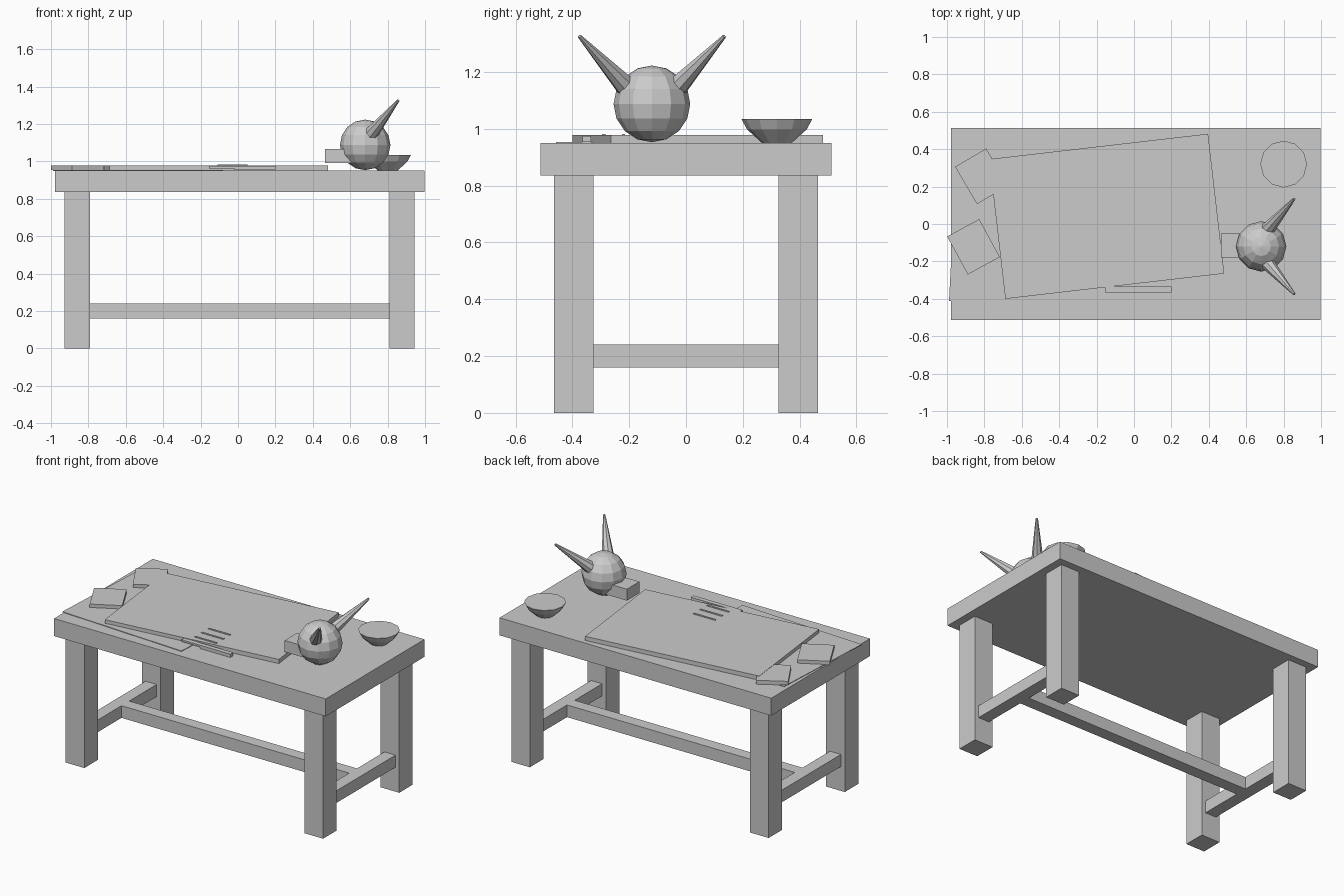
import bpy
import bmesh
import math
from mathutils import Vector, Matrix

cube = bpy.data.objects.get("Cube")
if cube:
    bpy.data.objects.remove(cube, do_unlink=True)

GREY = (0.6, 0.6, 0.6, 1)
grey = bpy.data.materials.new("plain_grey")
grey.use_nodes = True
grey.diffuse_color = GREY
grey.node_tree.nodes["Principled BSDF"].inputs["Base Color"].default_value = GREY


def add_object(name, bm):
    mesh = bpy.data.meshes.new(name)
    bmesh.ops.recalc_face_normals(bm, faces=bm.faces)
    bm.to_mesh(mesh)
    bm.free()
    mesh.materials.append(grey)
    obj = bpy.data.objects.new(name, mesh)
    bpy.context.collection.objects.link(obj)
    return obj


def box(name, center, size, turn=0):
    """Box by centre and size, turned about z in degrees."""
    bm = bmesh.new()
    place = (Matrix.Translation(center) @ Matrix.Rotation(math.radians(turn), 4, "Z")
             @ Matrix.Diagonal((*size, 1)))
    bmesh.ops.create_cube(bm, size=1, matrix=place)
    return add_object(name, bm)


def cone(name, start, end, r1, r2, sides):
    """Tapered round part between two points."""
    bm = bmesh.new()
    axis = Vector(end) - Vector(start)
    place = (Matrix.Translation((Vector(start) + Vector(end)) / 2)
             @ axis.to_track_quat("Z", "Y").to_matrix().to_4x4())
    bmesh.ops.create_cone(bm, cap_ends=True, segments=sides, radius1=r1,
                          radius2=r2, depth=axis.length, matrix=place)
    return add_object(name, bm)


# Table: top, four legs and an H-shaped stretcher
MID = 0.009
TOP = 0.95
box("table_top", (MID, 0, 0.893), (1.975, 1.025, 0.115))
for side, sx in (("right", -1), ("left", 1)):
    x = MID + sx * 0.868
    for end, sy in (("front", -1), ("back", 1)):
        box(f"{end}_{side}_leg", (x, sy * 0.395, 0.418), (0.135, 0.14, 0.836))
    box(f"{side}_stretcher", (x, 0, 0.2), (0.08, 0.66, 0.08))
box("long_stretcher", (MID, 0, 0.2), (1.68, 0.08, 0.08))

# Thin sheet under the large board
box("paper_sheet", (-0.52, -0.06, TOP + 0.002), (0.9, 0.75, 0.005), -3)
box("large_board", (-0.146, 0.041, 0.964), (1.178, 0.752, 0.028), 6.6)

# Small tiles at the table's end
box("back_tile", (-0.815, 0.255, 0.963), (0.193, 0.231, 0.026), 30.5)
box("front_tile", (-0.858, -0.122, 0.965), (0.195, 0.231, 0.024), 28.5)

# Flat strips on the board
for i in range(3):
    box(f"board_strip_{i}", (-0.03, -0.15 - 0.07 * i, 0.979), (0.16, 0.012, 0.006))

# Knife in front of the board
box("knife_blade", (-0.087, -0.35, 0.969), (0.136, 0.03, 0.012))
box("knife_handle", (0.09, -0.35, 0.964), (0.22, 0.03, 0.022))

# Horned head: faceted skull, snout block and two horns
HEAD = Vector((0.68, -0.12, 1.088))
bm = bmesh.new()
bmesh.ops.create_uvsphere(bm, u_segments=12, v_segments=8, radius=0.135,
                          matrix=Matrix.Translation(HEAD))
add_object("skull", bm)
box("snout", (0.545, -0.115, 1.028), (0.16, 0.13, 0.075))
for side, sy in (("right", -1), ("left", 1)):
    cone(f"{side}_horn", HEAD + Vector((0.025, sy * 0.08, 0.05)),
         HEAD + Vector((0.177, sy * 0.255, 0.238)), 0.04, 0.007, 8)

# Filled bowl: a closed profile of rings
bm = bmesh.new()
rings = []
for radius, z in ((0.052, TOP), (0.105, 0.998), (0.125, 1.035)):
    rings.append([bm.verts.new((0.8 + radius * math.cos(a), 0.32 + radius * math.sin(a), z))
                  for a in (math.tau * i / 12 for i in range(12))])
for low, high in zip(rings, rings[1:]):
    for i in range(12):
        j = (i + 1) % 12
        bm.faces.new((low[i], low[j], high[j], high[i]))
bm.faces.new(rings[0])
bm.faces.new(rings[-1])
add_object("bowl", bm)
